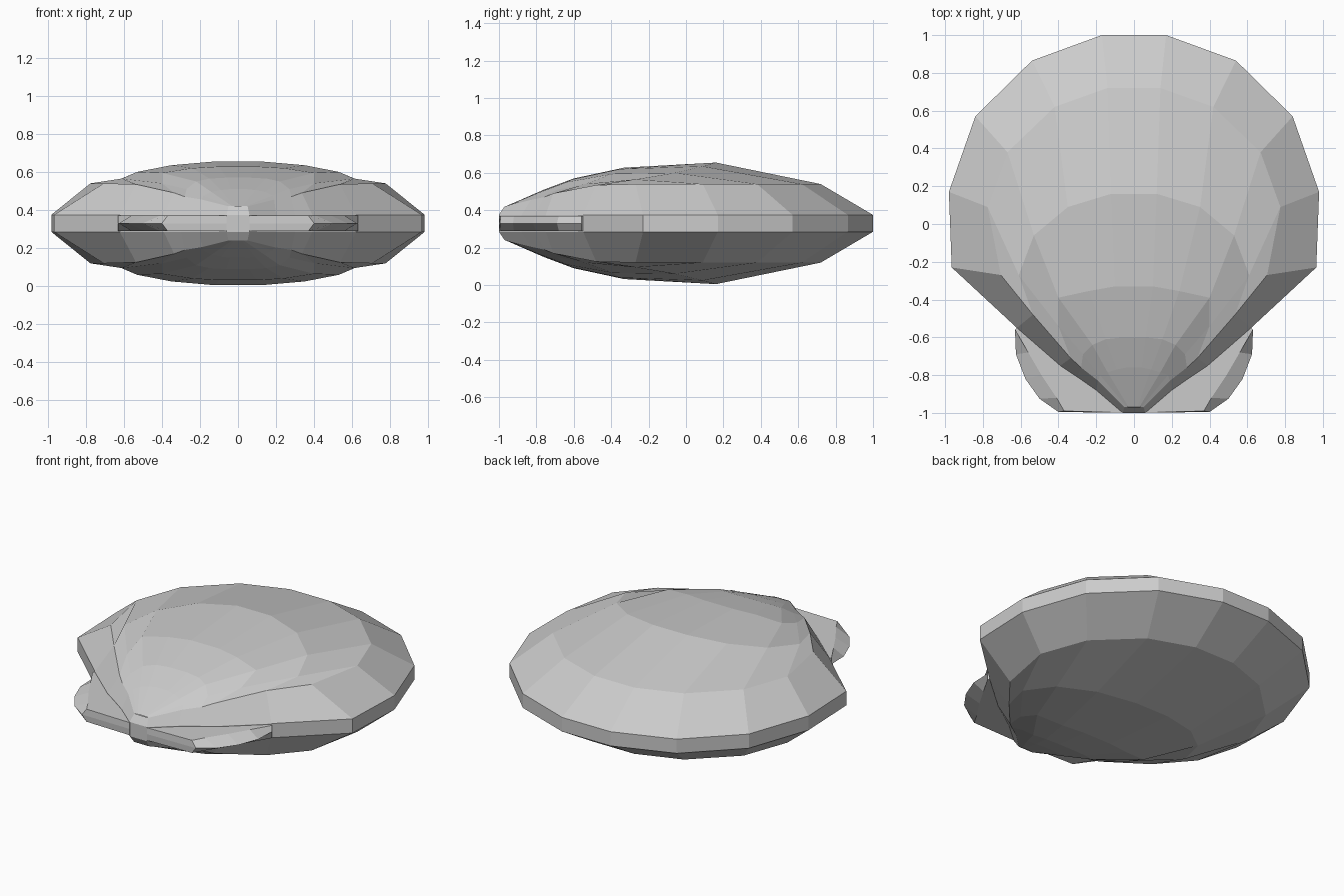
import bpy, bmesh

if "Cube" in bpy.data.objects:
    bpy.data.objects.remove(bpy.data.objects["Cube"])

MID = 0.33   # height of the seam between the two valves


def mirrored_object(name, bm):
    """Finish a quarter mesh: mirror it left/right and top/bottom about the seam."""
    bmesh.ops.remove_doubles(bm, verts=bm.verts, dist=0.0005)
    bmesh.ops.recalc_face_normals(bm, faces=bm.faces)
    # the quarter is an open, upward-facing sheet
    if sum(f.normal.z * f.calc_area() for f in bm.faces) < 0:
        bmesh.ops.reverse_faces(bm, faces=bm.faces)
    me = bpy.data.meshes.new(name)
    bm.to_mesh(me)
    bm.free()
    ob = bpy.data.objects.new(name, me)
    ob.location.z = MID
    bpy.context.collection.objects.link(ob)
    m = ob.modifiers.new("mirror", 'MIRROR')
    m.use_axis = (True, False, True)
    m.merge_threshold = 0.001
    return ob


def strip(bm, a, b):
    """Join two equal rows of points with quads."""
    for i in range(len(a) - 1):
        pts = [a[i], a[i + 1], b[i + 1], b[i]]
        vs = [bm.verts.new((x, y, z - MID)) for x, y, z in pts]
        bm.faces.new(vs)


def row(zs, xys):
    """Right-hand half of a growth ring, starting on the centre line."""
    pts = [(x, y, z) for (x, y), z in zip(xys, zs)]
    return [(0, pts[0][1], pts[0][2])] + pts


# Scallop valves: growth rings from the rim inward to the hinge
rings = [
    row([.375] * 5, [(.17, 1), (.54, .865), (.84, .57), (.98, .17), (.965, -.23)]),
    row([.54] * 5, [(.14, .72), (.42, .62), (.67, .38), (.775, .09), (.705, -.27)]),
    row([.655, .635, .60, .565, .535], [(.12, .16), (.35, .09), (.53, -.06), (.61, -.27), (.535, -.48)]),
    row([.628, .62, .595, .54, .49], [(.10, -.33), (.24, -.355), (.40, -.39), (.40, -.54), (.335, -.71)]),
    row([.57, .565, .55, .51, .47], [(.06, -.60), (.15, -.61), (.22, -.64), (.27, -.69), (.28, -.76)]),
    row([.51, .505, .495, .475, .455], [(.04, -.76), (.09, -.77), (.14, -.785), (.18, -.80), (.19, -.83)]),
    row([.42] * 5, [(.01, -.965), (.02, -.966), (.03, -.967), (.04, -.968), (.05, -.97)]),
]
bm = bmesh.new()
for a, b in zip(rings, rings[1:]):
    strip(bm, a, b)

# Steep front walls running down from the ring ends to the rim
ends = [r[-1] for r in rings[1:]]
hinge = [(.965, -.23), (.62, -.55), (.39, -.75), (.30, -.81), (.20, -.88), (.06, -1)]
hinge = [(x, y, .375) for x, y in hinge]
strip(bm, ends + [(0, -.97, .42)], hinge + [(0, -1, .375)])

# Upright rim band
band = rings[0] + hinge[1:] + [(0, -1, .375)]
strip(bm, band, [(x, y, MID) for x, y, z in band])
mirrored_object("scallop_valves", bm)

# Hinge ears: flat plate with bevelled corners
outer = [(0, -1), (.40, -.995), (.50, -.925), (.575, -.82), (.625, -.69), (.63, -.56), (.60, -.53), (0, -.5)]
inner = [(0, -1), (.37, -.99), (.41, -.92), (.49, -.80), (.56, -.68), (.63, -.56), (.60, -.53), (0, -.5)]
bm = bmesh.new()
top = [(x, y, .37) for x, y in inner]
strip(bm, top, [(x, y, MID) for x, y in outer])
bm.faces.new([bm.verts.new((x, y, z - MID)) for x, y, z in top])
mirrored_object("hinge_ears", bm)
